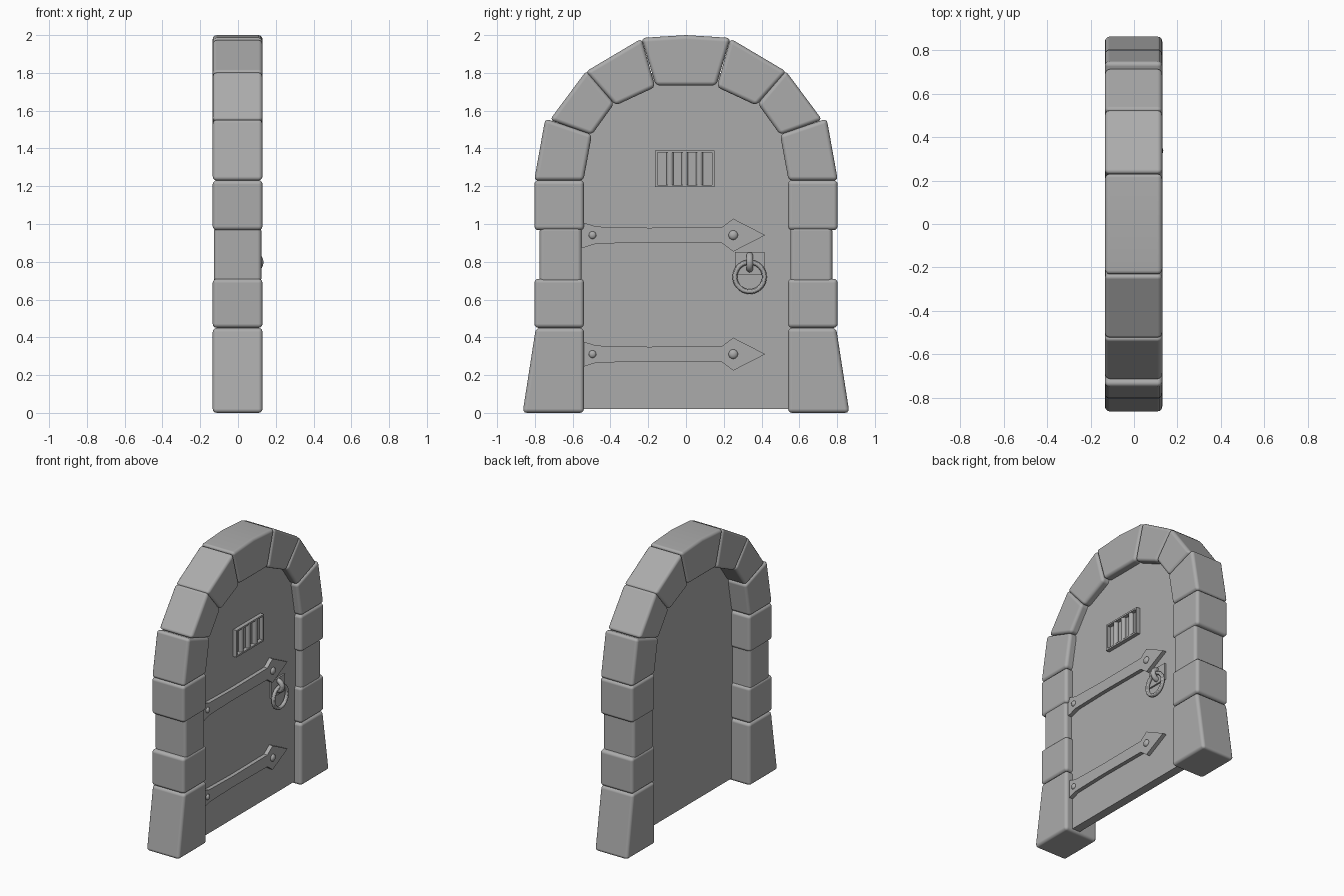
import bpy, bmesh
from math import pi

if "Cube" in bpy.data.objects:
    bpy.data.objects.remove(bpy.data.objects["Cube"], do_unlink=True)

GREY = (0.41, 0.41, 0.41, 1)
grey = bpy.data.materials.new("plain_grey")
grey.use_nodes = True
grey.diffuse_color = GREY
grey.node_tree.nodes["Principled BSDF"].inputs["Base Color"].default_value = GREY

BACK, FRONT = 0.012, 0.075        # door slab depth along x


def prism(name, outline, x0, x1, bevel=0.0):
    """Extrude a (y, z) outline along x, optionally with rounded edges."""
    mesh = bpy.data.meshes.new(name)
    bm = bmesh.new()
    face = bm.faces.new([bm.verts.new((x0, y, z)) for y, z in outline])
    ext = bmesh.ops.extrude_face_region(bm, geom=[face])
    verts = [v for v in ext["geom"] if isinstance(v, bmesh.types.BMVert)]
    bmesh.ops.translate(bm, verts=verts, vec=(x1 - x0, 0, 0))
    bmesh.ops.recalc_face_normals(bm, faces=bm.faces)
    for f in bm.faces:
        f.smooth = bevel > 0
    bm.to_mesh(mesh)
    bm.free()
    mesh.materials.append(grey)
    obj = bpy.data.objects.new(name, mesh)
    bpy.context.collection.objects.link(obj)
    if bevel:
        mod = obj.modifiers.new("rounded_edges", "BEVEL")
        mod.width = bevel
        mod.segments = 3
        mod.limit_method = "ANGLE"
        mod.harden_normals = True


def box(name, y0, y1, z0, z1, x0, x1):
    prism(name, [(y0, z0), (y1, z0), (y1, z1), (y0, z1)], x0, x1)


def finish(name):
    """Name, shade and colour the primitive just added."""
    obj = bpy.context.object
    obj.name = name
    obj.data.materials.append(grey)
    bpy.ops.object.shade_smooth_by_angle()
    return obj


def bolt(name, y, z, radius, x):
    bpy.ops.mesh.primitive_uv_sphere_add(segments=16, ring_count=8, radius=radius, location=(x, y, z))
    finish(name).scale.x = 0.7


# Stone surround: each outline is one side, mirrored to the other
stones = {
    "base_stone": [(0.54, 0), (0.865, 0), (0.795, 0.45), (0.54, 0.45)],
    "lower_stone": [(0.54, 0.45), (0.803, 0.45), (0.803, 0.71), (0.54, 0.71)],
    "middle_stone": [(0.552, 0.69), (0.775, 0.69), (0.775, 0.985), (0.552, 0.985)],
    "upper_stone": [(0.54, 0.967), (0.803, 0.967), (0.803, 1.232), (0.54, 1.232)],
    "spring_stone": [(0.543, 1.23), (0.804, 1.23), (0.745, 1.558), (0.498, 1.474)],
    "arch_stone": [(0.499, 1.472), (0.721, 1.551), (0.527, 1.812), (0.38, 1.637)],
    "shoulder_stone": [(0.372, 1.628), (0.532, 1.806), (0.235, 1.982), (0.163, 1.725)],
}
for name, pts in stones.items():
    inset = 0.006 if name == "middle_stone" else 0
    for side, s in (("left", 1), ("right", -1)):
        prism(f"{name}_{side}", [(s * y, z) for y, z in pts],
              -0.134 + inset, 0.13 - inset, 0.022)
key = [(0.16, 1.733), (0.236, 1.985), (0, 2.0)]
prism("keystone", key + [(-y, z) for y, z in key[1::-1]], -0.134, 0.13, 0.022)

# Door slab, its edges buried in the stones
half = [(0.6, 0.02), (0.62, 1.35), (0.6, 1.5), (0.46, 1.67), (0.24, 1.8)]
prism("door", half + [(-y, z) for y, z in reversed(half)], BACK, FRONT)

# Hinge straps with pointed heads and bolts
half_strap = [(-0.56, 0.068), (-0.535, 0.064), (-0.475, 0.045), (-0.2, 0.039),
              (0.19, 0.042), (0.25, 0.087)]
for label, z in (("lower", 0.311), ("upper", 0.941)):
    top = [(y, z + h) for y, h in half_strap]
    bottom = [(y, z - h) for y, h in reversed(half_strap)]
    prism(f"{label}_hinge_strap", top + [(0.42, z)] + bottom, FRONT - 0.01, FRONT + 0.028)
    bolt(f"{label}_small_bolt", -0.495, z, 0.02, FRONT + 0.028)
    bolt(f"{label}_large_bolt", 0.25, z, 0.025, FRONT + 0.028)

# Barred window
W0, W1, Z0, Z1, RIM = -0.163, 0.15, 1.195, 1.39, 0.012
X0, X1 = FRONT - 0.01, FRONT + 0.028
box("window_bottom_rim", W0, W1, Z0, Z0 + RIM, X0, X1)
box("window_top_rim", W0, W1, Z1 - RIM, Z1, X0, X1)
box("window_right_rim", W0, W0 + RIM, Z0, Z1, X0, X1)
box("window_left_rim", W1 - RIM, W1, Z0, Z1, X0, X1)
for i in range(3):
    y = W0 + (W1 - W0) * (i + 1) / 4
    bpy.ops.mesh.primitive_cylinder_add(vertices=12, radius=0.018, depth=Z1 - Z0 - RIM,
                                        location=(FRONT + 0.008, y, (Z0 + Z1) / 2))
    finish(f"window_bar_{i + 1}")

# Ring handle on its plate
HY = 0.337
box("handle_plate", HY - 0.078, HY + 0.078, 0.73, 0.852, FRONT - 0.01, FRONT + 0.012)
bpy.ops.mesh.primitive_torus_add(major_radius=0.036, minor_radius=0.018, major_segments=24,
                                 minor_segments=12, location=(0.081, HY, 0.797),
                                 rotation=(pi / 2, 0, 0))
finish("handle_loop")
bpy.ops.mesh.primitive_torus_add(major_radius=0.078, minor_radius=0.013, major_segments=36,
                                 minor_segments=12, location=(0.102, HY, 0.72),
                                 rotation=(0, pi / 2, 0))
finish("handle_ring")
